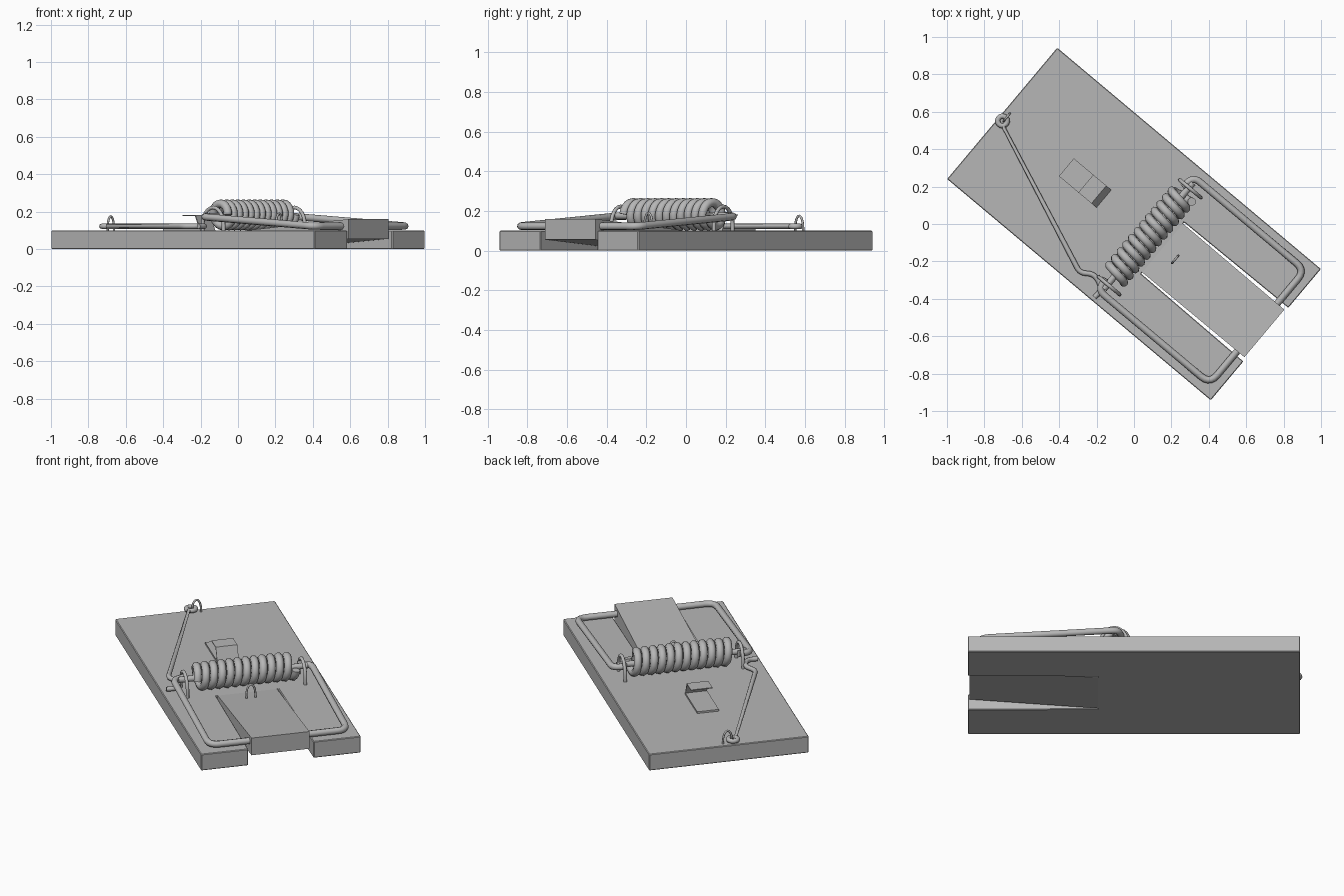
import bpy, bmesh
from math import pi, cos, sin, radians
from mathutils import Vector

if "Cube" in bpy.data.objects:
    bpy.data.objects.remove(bpy.data.objects["Cube"])

# All parts are laid out with the long axis on x, then turned by this angle
ANGLE = radians(-40)
GREY = bpy.data.materials.new("mid_grey")
GREY.diffuse_color = (0.47, 0.47, 0.47, 1)
GREY.use_nodes = True
GREY.node_tree.nodes["Principled BSDF"].inputs["Base Color"].default_value = GREY.diffuse_color


def finish(obj, smooth=False):
    obj.rotation_euler.z = ANGLE
    obj.data.materials.append(GREY)
    bpy.ops.object.select_all(action='DESELECT')
    obj.select_set(True)
    bpy.context.view_layer.objects.active = obj
    if obj.type == 'CURVE':
        bpy.ops.object.convert(target='MESH')
    if smooth:
        bpy.ops.object.shade_smooth_by_angle(angle=radians(60))
    return bpy.context.object


def prism(name, pts, offset, bevel=0):
    """Extrude a closed 3D outline along an offset vector."""
    bm = bmesh.new()
    face = bm.faces.new([bm.verts.new(p) for p in pts])
    ext = bmesh.ops.extrude_face_region(bm, geom=[face])
    verts = [g for g in ext['geom'] if isinstance(g, bmesh.types.BMVert)]
    bmesh.ops.translate(bm, verts=verts, vec=Vector(offset))
    # the starting face must be present for a closed solid
    if not any(all(v not in verts for v in f.verts) for f in bm.faces):
        bm.faces.new([v for v in bm.verts if v not in verts])
    bmesh.ops.recalc_face_normals(bm, faces=bm.faces)
    if bevel:
        bmesh.ops.bevel(bm, geom=bm.edges[:], offset=bevel, segments=1, affect='EDGES')
    me = bpy.data.meshes.new(name)
    bm.to_mesh(me)
    bm.free()
    obj = bpy.data.objects.new(name, me)
    bpy.context.collection.objects.link(obj)
    return finish(obj)


def rounded(pts, rad, steps=5):
    """Round the inner corners of a polyline."""
    pts = [Vector(p) for p in pts]
    out = [pts[0]]
    for a, b, c in zip(pts, pts[1:], pts[2:]):
        r = min(rad, (a - b).length * 0.49, (c - b).length * 0.49)
        p, q = b + (a - b).normalized() * r, b + (c - b).normalized() * r
        for i in range(steps + 1):
            t = i / steps
            out.append(p * (1 - t) ** 2 + b * (2 * t * (1 - t)) + q * t * t)
    return out + [pts[-1]]


def wire(name, pts, r):
    cu = bpy.data.curves.new(name, 'CURVE')
    cu.dimensions = '3D'
    cu.bevel_depth = r
    cu.bevel_resolution = 2
    cu.use_fill_caps = True
    sp = cu.splines.new('POLY')
    sp.points.add(len(pts) - 1)
    for p, co in zip(sp.points, pts):
        p.co = (*co, 1)
    obj = bpy.data.objects.new(name, cu)
    bpy.context.collection.objects.link(obj)
    return finish(obj, True)


# Wooden board with the notch for the pedal
L, W, H = 0.92, 0.458, 0.1
prism("board", [(-L, -W, 0), (L, -W, 0), (L, -0.187, 0), (0.2, -0.179, 0),
                (0.2, 0.179, 0), (L, 0.187, 0), (L, W, 0), (-L, W, 0)], (0, 0, H), 0.004)

# Raised pedal, hinged at its inner end
pedal = prism("pedal", [(0.19, -0.17, 0), (0.2, -0.17, 0), (0.91, -0.17, 0.055),
                        (0.91, -0.17, 0.16), (0.2, -0.17, H), (0.19, -0.17, H)], (0, 0.34, 0))
for v in pedal.data.vertices:
    if v.co.x > 0.5:
        v.co.y *= 0.166 / 0.17

# Spring coil around the axle
AX, AZ, TURNS, SEG = 0.1, 0.183, 12, 20
coil = []
for i in range(TURNS * SEG + 1):
    a = 2 * pi * i / SEG
    coil.append((AX + 0.060 * cos(a), -0.275 + 0.565 * i / (TURNS * SEG), AZ + 0.060 * sin(a)))
wire("spring", coil, 0.023)
wire("axle", [(AX, -0.37, 0.175), (AX, 0.37, 0.175)], 0.018)

# Snap bow
wire("snap_bow", rounded([(0.07, -0.32, 0.175), (0.085, -0.394, 0.172), (0.86, -0.394, 0.122),
                          (0.86, 0.398, 0.122), (0.085, 0.398, 0.172), (0.07, 0.32, 0.175)], 0.06), 0.019)


# Staples: axle pair, hold-down bar and pedal
def staple(name, c, d, half, top, base, r):
    """Arch centred on c, spanning +-half along direction d."""
    pts = [(c[0] - d[0] * half, c[1] - d[1] * half, base)]
    mid = base + (top - base) * 0.35
    for i in range(13):
        a = pi - pi * i / 12
        k = half * cos(a)
        pts.append((c[0] + d[0] * k, c[1] + d[1] * k, mid + (top - mid) * sin(a)))
    pts.append((c[0] + d[0] * half, c[1] + d[1] * half, base))
    wire(name, pts, r)


for side, s in (("left", -1), ("right", 1)):
    staple("axle_staple_" + side, (0.11, 0.338 * s), (1, 0), 0.073, 0.222, 0.08, 0.010)
staple("bar_staple", (-0.888, 0), (0, 1), 0.026, 0.175, 0.08, 0.006)
staple("pedal_staple", (0.29, -0.004), (0, 1), 0.026, 0.19, 0.09, 0.006)

# Hold-down bar with an eye at one end and a hook at the other
eye = [(-0.893 + 0.026 * cos(a), -0.03 + 0.026 * sin(a), 0.122)
       for a in [2 * pi * i / 14 - 0.8 for i in range(14, -1, -1)]]
hook = rounded([eye[-1], (-0.055, -0.386, 0.122), (0.005, -0.345, 0.122), (0.055, -0.355, 0.122),
                (0.095, -0.385, 0.122), (0.09, -0.435, 0.122)], 0.03)
wire("hold_down_bar", eye + hook[1:], 0.014)

# Folded bait plate
t = 0.005
prism("bait_plate", [(-0.472, -0.062, 0.1), (-0.21, -0.062, 0.1), (-0.245, -0.062, 0.183),
                     (-0.336, -0.062, 0.183), (-0.336, -0.062, 0.183 - t),
                     (-0.25, -0.062, 0.183 - t), (-0.219, -0.062, 0.106 + t),
                     (-0.472, -0.062, 0.106 + t)], (0, 0.124, 0))
